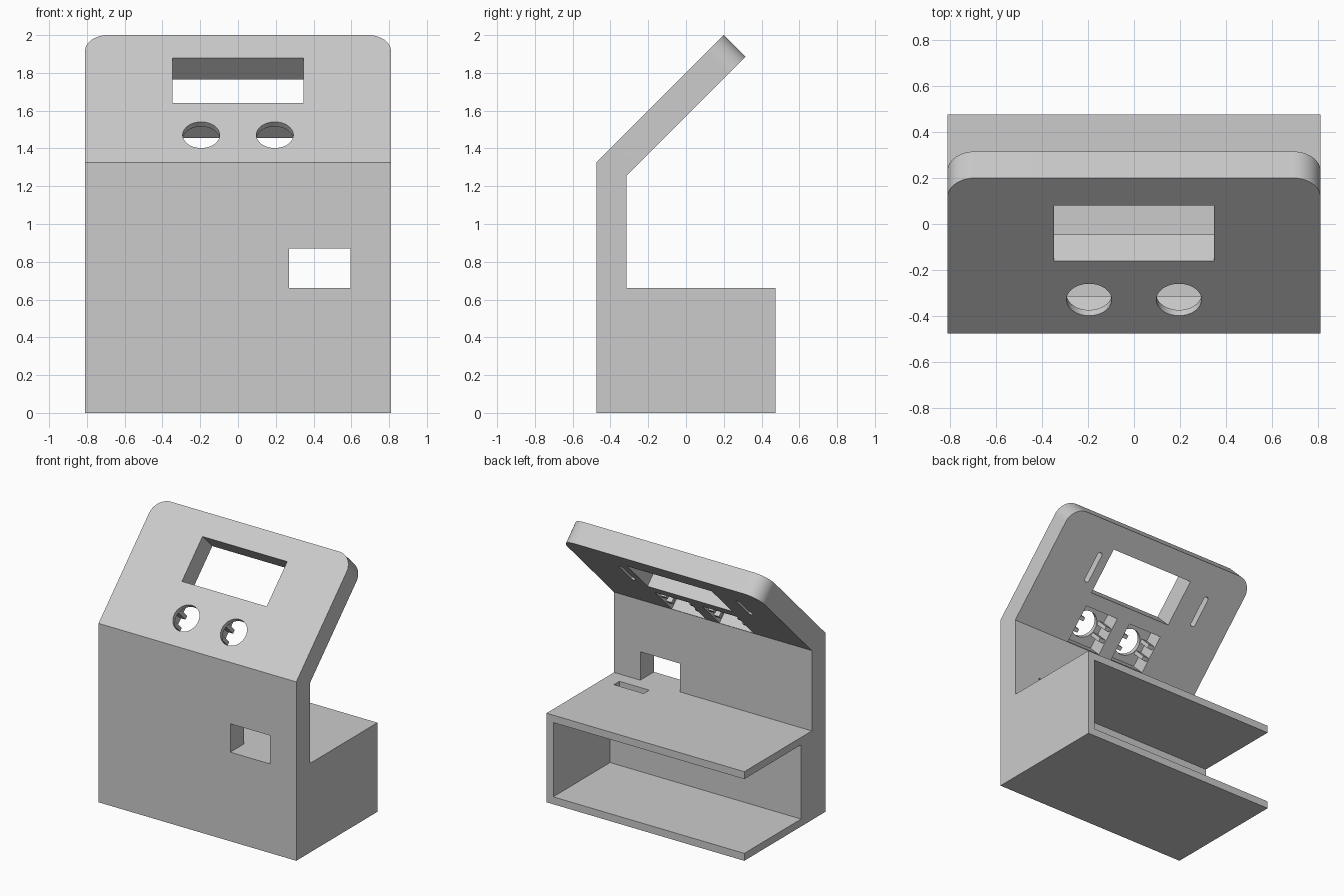
import bpy
import bmesh
from math import radians
from mathutils import Matrix, Vector

if "Cube" in bpy.data.objects:
    bpy.data.objects.remove(bpy.data.objects["Cube"])

HALF_WIDTH = 0.81
WALL = 0.055
PANEL_THICKNESS = 0.163

# Panel frame: x across, y up the slope, z out of the sloped front face
PANEL = Matrix.Translation((0, -0.475, 1.325)) @ Matrix.Rotation(radians(45), 4, 'X')

grey = bpy.data.materials.new("light_grey")
grey.use_nodes = True
colour = (0.6, 0.6, 0.6, 1)
grey.diffuse_color = colour
grey.node_tree.nodes["Principled BSDF"].inputs["Base Color"].default_value = colour


def make_object(name, bm):
    bmesh.ops.recalc_face_normals(bm, faces=bm.faces)
    mesh = bpy.data.meshes.new(name)
    bm.to_mesh(mesh)
    bm.free()
    mesh.materials.append(grey)
    obj = bpy.data.objects.new(name, mesh)
    bpy.context.collection.objects.link(obj)
    return obj


def round_edges(bm, edges, radius, segments):
    bmesh.ops.bevel(bm, geom=edges, offset=radius, offset_type='OFFSET',
                    segments=segments, profile=0.5, affect='EDGES')


def box(name, low, high, frame=Matrix(), radius=0):
    low, high = Vector(low), Vector(high)
    bm = bmesh.new()
    bmesh.ops.create_cube(bm, size=1)
    bmesh.ops.scale(bm, vec=high - low, verts=bm.verts)
    bmesh.ops.translate(bm, vec=(low + high) / 2, verts=bm.verts)
    if radius:
        upright = [e for e in bm.edges
                   if (e.verts[0].co - e.verts[1].co).xy.length < 1e-5]
        round_edges(bm, upright, radius, 6)
    bm.transform(frame)
    return make_object(name, bm)


def cylinder(name, x, y, radius, frame):
    bm = bmesh.new()
    bmesh.ops.create_cone(bm, cap_ends=True, segments=48, radius1=radius,
                          radius2=radius, depth=1)
    bm.transform(frame @ Matrix.Translation((x, y, 0)))
    return make_object(name, bm)


def cut(target, cutter):
    cutter.hide_render = True
    mod = target.modifiers.new("cut", 'BOOLEAN')
    mod.operation = 'DIFFERENCE'
    mod.solver = 'EXACT'
    mod.object = cutter
    bpy.context.view_layer.objects.active = target
    bpy.ops.object.modifier_apply(modifier=mod.name)
    bpy.data.objects.remove(cutter)


# Side profile of base, upright wall and sloped panel, extruded across
profile = [(-0.475, 0), (0.475, 0), (0.475, 0.66), (-0.315, 0.66),
           (-0.315, 1.255), (0.315, 1.885), (0.2, 2.0), (-0.475, 1.325)]
bm = bmesh.new()
face = bm.faces.new([bm.verts.new((-HALF_WIDTH, y, z)) for y, z in profile])
side = bmesh.ops.extrude_face_region(bm, geom=[face])["geom"]
bmesh.ops.translate(bm, vec=(2 * HALF_WIDTH, 0, 0),
                    verts=[g for g in side if isinstance(g, bmesh.types.BMVert)])
bmesh.ops.recalc_face_normals(bm, faces=bm.faces)

# Rounded upper corners of the panel
corners = [e for e in bm.edges if all(v.co.z > 1.8 for v in e.verts)
           and abs(e.verts[0].co.x - e.verts[1].co.x) < 1e-5]
round_edges(bm, corners, 0.12, 12)
body = make_object("stand_body", bm)

# Base compartment, open at the back and at one side
cut(body, box("compartment", (-1, -0.19, WALL), (HALF_WIDTH - WALL, 1, 0.66 - WALL)))

# Opening in the upright wall and cable slot in the shelf
cut(body, box("wall_opening", (0.27, -0.6, 0.66), (0.595, -0.2, 0.87)))
cut(body, box("cable_slot", (0.455, -0.22, 0.58), (0.70, -0.155, 0.75)))

# Display window and blind slots on either side of it
cut(body, box("display_window", (-0.347, 0.445, -0.5), (0.347, 0.785, 0.3), PANEL))
for x in (0.43, -0.53):
    cut(body, box("blind_slot", (x - 0.018, 0.50, -0.3),
                  (x + 0.018, 0.73, 0.06 - PANEL_THICKNESS), PANEL, radius=0.0175))

# Knob holes with square pockets behind, each with small clip ribs
KNOB_Y, POCKET, FLOOR = 0.207, 0.14, -0.035
for x in (-0.195, 0.195):
    cut(body, box("knob_pocket", (x - POCKET, KNOB_Y - POCKET, -0.25),
                  (x + POCKET, KNOB_Y + POCKET, FLOOR), PANEL))
    cut(body, cylinder("knob_hole", x, KNOB_Y, 0.098, PANEL))
    for sign in (-1, 1):
        for offset in (-0.045, 0.045):
            edge = x + sign * (POCKET + 0.01)
            tip = x + sign * (POCKET - 0.045)
            y = KNOB_Y + offset
            box("clip_rib", (min(edge, tip), y - 0.014, -0.15),
                (max(edge, tip), y + 0.014, FLOOR + 0.005), PANEL)

# Smooth curved corners and holes, keep the other edges sharp
bpy.ops.object.select_all(action='DESELECT')
body.select_set(True)
bpy.context.view_layer.objects.active = body
bpy.ops.object.shade_smooth_by_angle(angle=radians(30))
